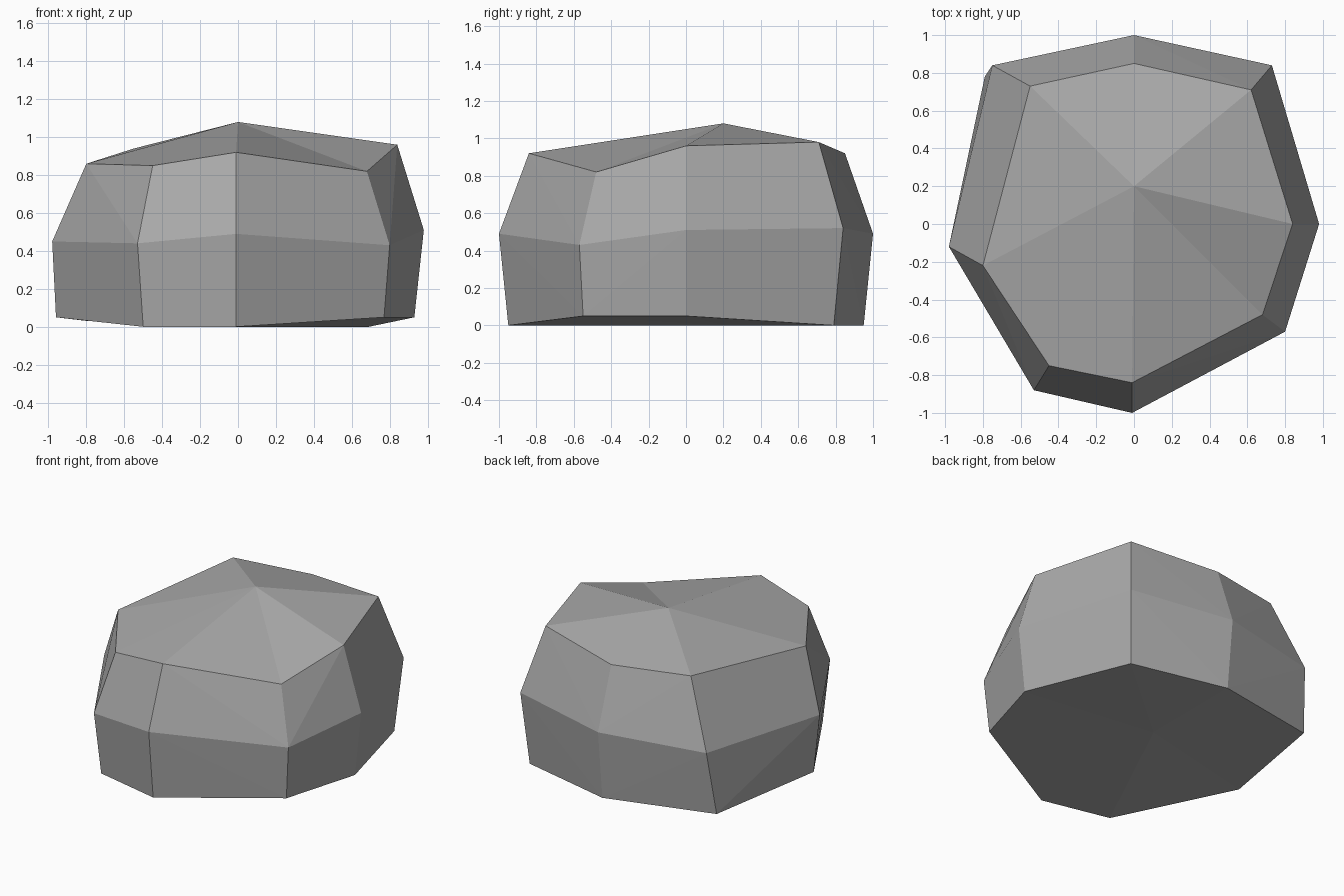
import bpy
import bmesh
from mathutils import Vector

cube = bpy.data.objects.get("Cube")
if cube:
    bpy.data.objects.remove(cube, do_unlink=True)

# Grey stone colour
stone = bpy.data.materials.new("stone_grey")
stone.use_nodes = True
colour = (0.40, 0.40, 0.40, 1)
stone.diffuse_color = colour
bsdf = stone.node_tree.nodes["Principled BSDF"]
bsdf.inputs["Base Color"].default_value = colour
bsdf.inputs["Roughness"].default_value = 0.9

# Three uneven eight-sided rings, counter-clockwise from the front
base = [(-.01, -.95, 0), (.77, -.55, .05), (.93, 0, .05), (.69, .79, 0),
        (0, .95, 0), (-.79, .78, .03), (-.96, -.08, .05), (-.50, -.84, 0)]
girth = [(-.01, -1, .49), (.80, -.57, .43), (.98, 0, .51), (.73, .84, .52),
         (0, 1, .49), (-.75, .84, .48), (-.98, -.12, .45), (-.53, -.88, .44)]
shoulder = [(-.01, -.84, .92), (.68, -.48, .82), (.84, 0, .96), (.62, .71, .98),
            (0, .85, .92), (-.55, .73, .94), (-.80, -.22, .86), (-.45, -.75, .85)]

bm = bmesh.new()
rings = [[bm.verts.new(p) for p in ring] for ring in (base, girth, shoulder)]
count = len(base)


def bulging_quad(a, b, c, d):
    """Split a quad along the diagonal that makes it bulge outward."""
    normal = (b.co - a.co).cross(c.co - a.co)
    if normal.dot(d.co - a.co) <= 0:
        bm.faces.new((a, b, c))
        bm.faces.new((a, c, d))
    else:
        bm.faces.new((a, b, d))
        bm.faces.new((b, c, d))


# Sides
for low, high in zip(rings, rings[1:]):
    for i in range(count):
        j = (i + 1) % count
        bulging_quad(low[i], low[j], high[j], high[i])

# Fans closing the top and the underside
peak = bm.verts.new(Vector((0, .2, 1.08)))
under = bm.verts.new(Vector((0, .2, 0)))
for i in range(count):
    j = (i + 1) % count
    bm.faces.new((rings[2][i], rings[2][j], peak))
    bm.faces.new((rings[0][j], rings[0][i], under))

mesh = bpy.data.meshes.new("boulder")
bm.to_mesh(mesh)
bm.free()
mesh.materials.append(stone)
boulder = bpy.data.objects.new("boulder", mesh)
bpy.context.collection.objects.link(boulder)
